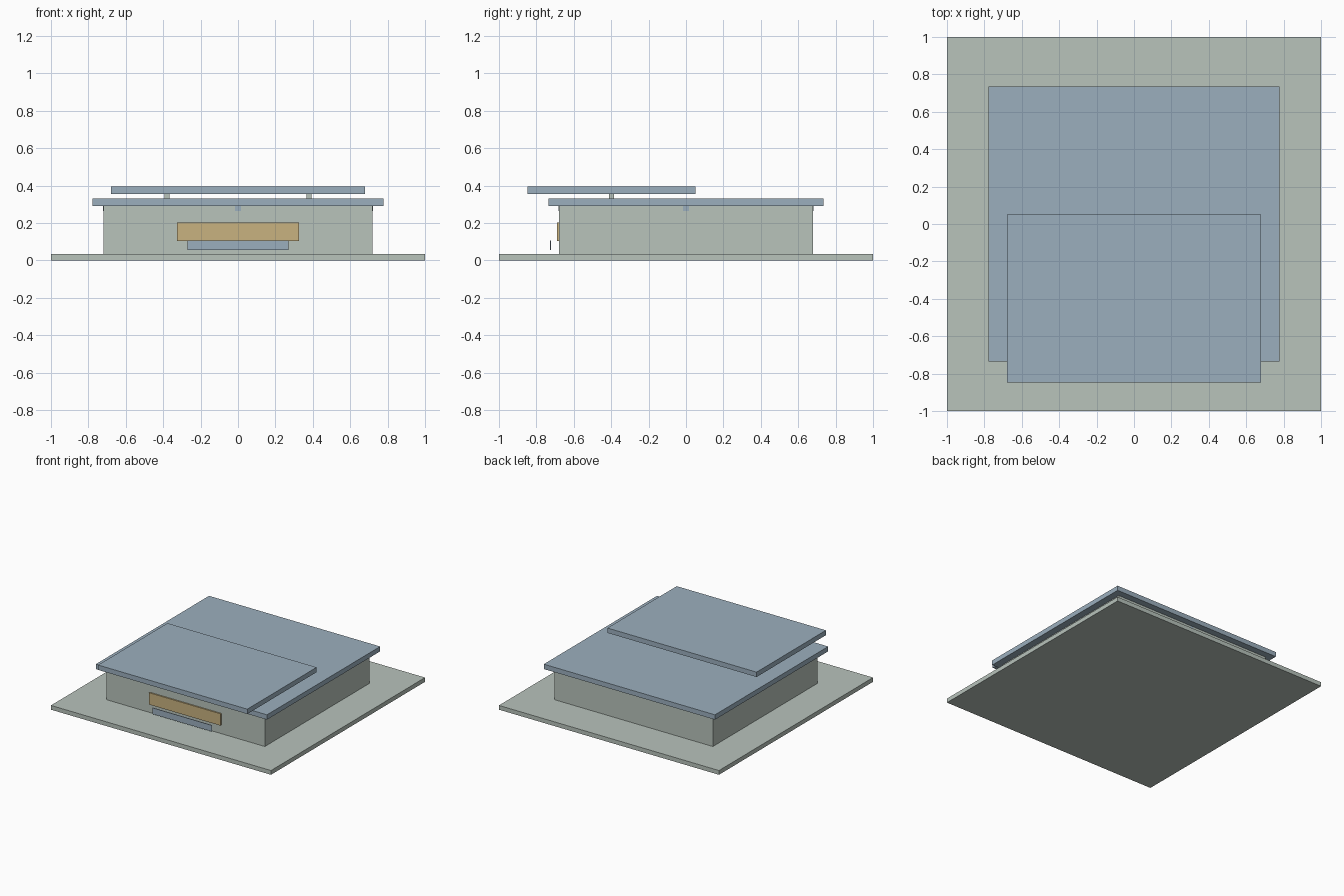
import bpy

default = bpy.data.objects.get("Cube")
if default:
    bpy.data.objects.remove(default, do_unlink=True)


def material(name, rgb):
    mat = bpy.data.materials.new(name)
    mat.use_nodes = True
    colour = (*rgb, 1)
    mat.diffuse_color = colour
    mat.node_tree.nodes["Principled BSDF"].inputs["Base Color"].default_value = colour
    return mat


stone = material("pale_grey_green", (0.48, 0.546, 0.50))
slate = material("slate_blue", (0.33, 0.43, 0.515))
gold = material("warm_gold", (0.58, 0.445, 0.216))


def box(name, x, y, z, mat):
    """Box spanning the given (low, high) range on each axis."""
    spans = (x, y, z)
    bpy.ops.mesh.primitive_cube_add(size=1, location=[(a + b) / 2 for a, b in spans])
    obj = bpy.context.object
    obj.name = name
    obj.scale = [b - a for a, b in spans]
    bpy.ops.object.transform_apply(location=False, rotation=False, scale=True)
    obj.data.materials.append(mat)
    return obj


# Ground slab and main hall
box("ground_slab", (-1, 1), (-1, 1), (0, 0.035), stone)
box("hall_walls", (-0.72, 0.72), (-0.68, 0.68), (0.035, 0.295), stone)

# Two overlapping flat roofs
box("lower_roof", (-0.778, 0.778), (-0.735, 0.735), (0.292, 0.332), slate)
box("upper_roof", (-0.678, 0.678), (-0.848, 0.052), (0.355, 0.395), slate)

# Short posts carrying the upper roof
for side, x in (("left", 0.38), ("right", -0.38)):
    box(f"roof_post_{side}", (x - 0.014, x + 0.014), (-0.412, -0.386),
        (0.33, 0.357), stone)

# Crossing roof beams, ends just showing under the eaves
box("long_beam", (-0.015, 0.015), (-0.681, 0.681), (0.265, 0.294), slate)
box("cross_beam", (-0.721, 0.721), (-0.015, 0.015), (0.265, 0.294), slate)

# Front panel and the thin plate standing ahead of it
box("front_panel", (-0.325, 0.325), (-0.691, -0.679), (0.105, 0.202), gold)
box("front_plate", (-0.27, 0.27), (-0.726, -0.721), (0.055, 0.106), slate)
